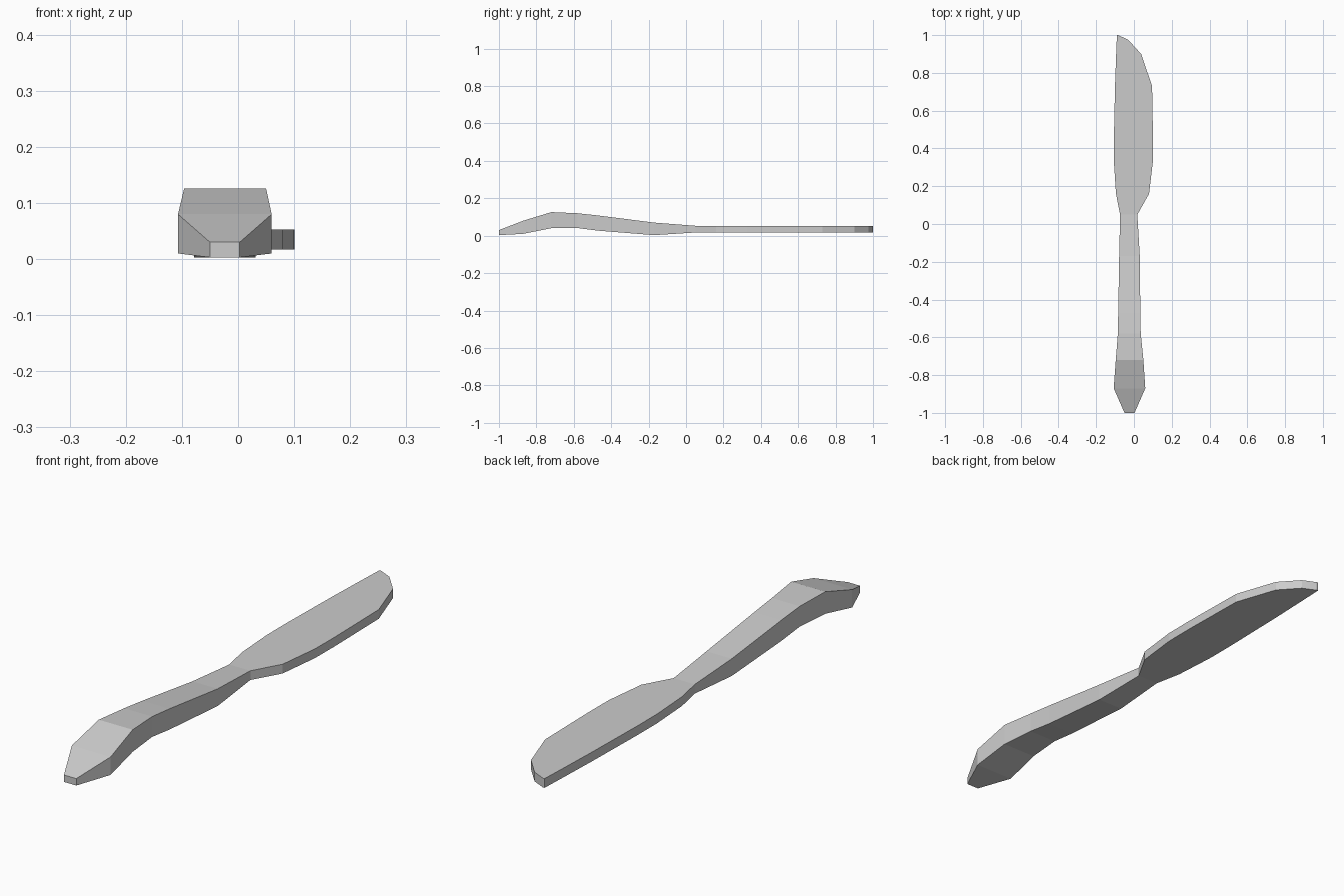
import bpy, bmesh

cube = bpy.data.objects.get("Cube")
if cube:
    bpy.data.objects.remove(cube, do_unlink=True)

# One plain metal colour
metal = bpy.data.materials.new("light_grey_metal")
metal.use_nodes = True
grey = (0.6, 0.6, 0.6, 1)
metal.diffuse_color = grey
metal.node_tree.nodes["Principled BSDF"].inputs["Base Color"].default_value = grey

# Handle sections: y, right x, left x, bottom z, top z
handle = [
    (-1.0, -0.05, 0.003, 0.003, 0.03),
    (-0.87, -0.107, 0.06, 0.01, 0.08),
    (-0.72, -0.096, 0.05, 0.04, 0.126),
    (-0.58, -0.085, 0.036, 0.041, 0.12),
    (-0.47, -0.083, 0.034, 0.027, 0.108),
    (-0.17, -0.078, 0.031, 0.003, 0.07),
    (0.05, -0.073, 0.018, 0.017, 0.053),
]
# Blade outline: y, spine x, edge x (constant thickness)
blade = [
    (0.16, -0.095, 0.08),
    (0.33, -0.106, 0.1),
    (0.45, -0.106, 0.101),
    (0.73, -0.1, 0.096),
    (0.9, -0.094, 0.038),
    (0.975, -0.091, -0.03),
    (1.0, -0.09, -0.084),
]
sections = handle + [(y, a, b, 0.017, 0.053) for y, a, b in blade]

# Loft rectangular sections into one closed knife
bm = bmesh.new()
rings = [[bm.verts.new((x, y, z)) for x, z in ((a, lo), (b, lo), (b, hi), (a, hi))]
         for y, a, b, lo, hi in sections]
for r, s in zip(rings, rings[1:]):
    for i in range(4):
        j = (i + 1) % 4
        bm.faces.new((r[i], r[j], s[j], s[i]))
bm.faces.new(rings[0])
bm.faces.new(rings[-1])
bmesh.ops.recalc_face_normals(bm, faces=bm.faces)

mesh = bpy.data.meshes.new("table_knife")
bm.to_mesh(mesh)
bm.free()
mesh.materials.append(metal)
knife = bpy.data.objects.new("table_knife", mesh)
bpy.context.collection.objects.link(knife)
